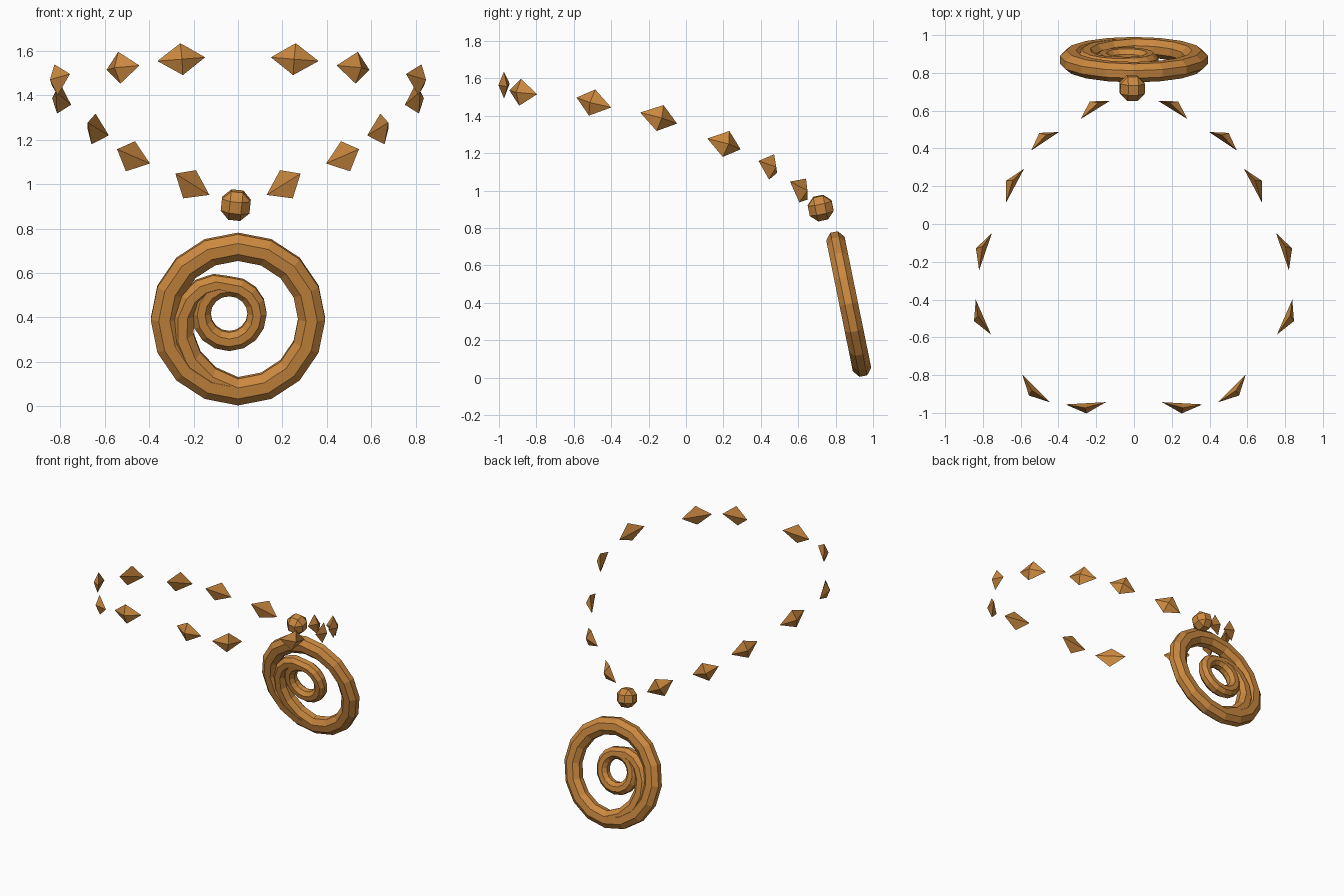
import bpy, bmesh
from math import sin, cos, pi, radians
from mathutils import Vector, Matrix

cube = bpy.data.objects.get("Cube")
if cube:
    bpy.data.objects.remove(cube, do_unlink=True)

# One copper colour for everything
copper = bpy.data.materials.new("copper")
copper.use_nodes = True
copper.diffuse_color = (0.60, 0.25, 0.05, 1)
copper.node_tree.nodes["Principled BSDF"].inputs["Base Color"].default_value = copper.diffuse_color


def finish(bm, name):
    bmesh.ops.recalc_face_normals(bm, faces=bm.faces)
    mesh = bpy.data.meshes.new(name)
    bm.to_mesh(mesh)
    bm.free()
    mesh.materials.append(copper)
    obj = bpy.data.objects.new(name, mesh)
    bpy.context.collection.objects.link(obj)
    return obj


# Spiral pendant: inner ring sweeping out into the outer ring
SIDES, STEPS = 8, 40
bm = bmesh.new()
rings = []
for i in range(STEPS + 1):
    deg = -270 + 22.5 * i
    a = radians(deg)
    s = min(max((deg - 90) / 180, 0), 1)
    cx, cz = -0.04 * (1 - s), 0.025 * (1 - s)
    r = 0.126 + 0.206 * s
    half_w, half_d = 0.043 + 0.018 * s, 0.042 + 0.008 * s
    ring = []
    for k in range(SIDES):
        b = 2 * pi * (k + 0.5) / SIDES
        w = r + half_w * cos(b) / cos(pi / SIDES)
        d = half_d * sin(b) / cos(pi / SIDES)
        ring.append(bm.verts.new((cx + w * cos(a), d, cz + w * sin(a))))
    rings.append(ring)
for p, q in zip(rings, rings[1:]):
    for k in range(SIDES):
        n = (k + 1) % SIDES
        bm.faces.new((p[k], p[n], q[n], q[k]))
pendant = finish(bm, "spiral_pendant")
pendant.location = (0, 0.87, 0.393)
pendant.rotation_euler.x = radians(11.5)

# Round faceted bead above the pendant
bm = bmesh.new()
H = 0.065
bmesh.ops.create_cube(bm, size=2 * H)
bmesh.ops.bevel(bm, geom=bm.edges[:], offset=0.586 * H, segments=1, affect='EDGES')
bead = finish(bm, "round_bead")
bead.location = (-0.01, 0.72, 0.906)
bead.rotation_euler = (radians(11.5), radians(6), 0)


# Diamond beads: ridge between the two tips inside, one apex outside
def diamond(name, tip_a, tip_b):
    a, b = Vector(tip_a), Vector(tip_b)
    mid = (a + b) / 2
    along = (b - a).normalized()
    up = Vector((0, 0, 1))
    up = (up - along * up.dot(along)).normalized()
    out = along.cross(up)
    if out.x * mid.x + out.y * mid.y < 0:
        out = -out
    bm = bmesh.new()
    va, vb, top, low, apex = [bm.verts.new(p) for p in (
        a, b, mid + out * 0.024 + up * 0.072,
        mid + out * 0.024 - up * 0.072, mid + out * 0.054)]
    for v in (top, low):
        bm.faces.new((va, vb, v))
        bm.faces.new((va, v, apex))
        bm.faces.new((v, vb, apex))
    return finish(bm, name)


TIPS = [
    ((0.148, -0.943, 1.572), (0.363, -0.955, 1.555)),
    ((0.444, -0.944, 1.535), (0.592, -0.796, 1.515)),
    ((0.757, -0.585, 1.497), (0.838, -0.400, 1.444)),
    ((0.820, -0.245, 1.417), (0.752, -0.048, 1.358)),
    ((0.677, 0.114, 1.278), (0.582, 0.292, 1.220)),
    ((0.545, 0.388, 1.158), (0.397, 0.487, 1.094)),
    ((0.282, 0.556, 1.048), (0.129, 0.651, 0.952)),
]
for side, sx in (("left", 1), ("right", -1)):
    for i, pair in enumerate(TIPS):
        diamond(f"diamond_bead_{side}_{i + 1}",
                *[(sx * x, y, z) for x, y, z in pair])
